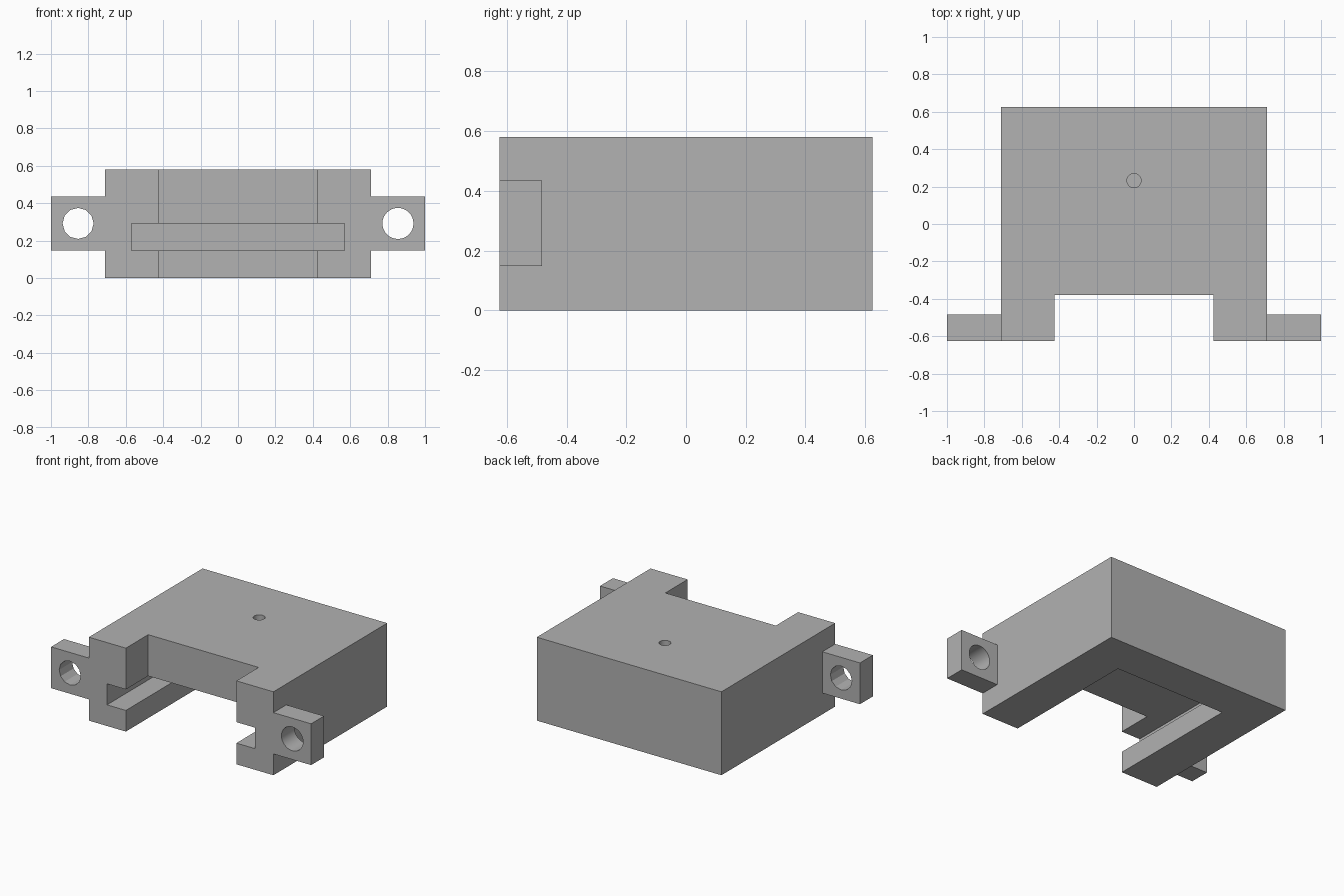
import bpy
import math

cube = bpy.data.objects.get("Cube")
if cube:
    bpy.data.objects.remove(cube, do_unlink=True)

grey = bpy.data.materials.new("plain grey")
grey.use_nodes = True
grey.diffuse_color = (0.445, 0.445, 0.445, 1)
grey.node_tree.nodes["Principled BSDF"].inputs["Base Color"].default_value = grey.diffuse_color


def box(name, x, y, z):
    """Box from (low, high) ranges."""
    bpy.ops.mesh.primitive_cube_add(size=1)
    ob = bpy.context.object
    ob.name = name
    ob.location = [(lo + hi) / 2 for lo, hi in (x, y, z)]
    ob.scale = [hi - lo for lo, hi in (x, y, z)]
    bpy.ops.object.transform_apply(location=True, rotation=False, scale=True)
    ob.data.materials.append(grey)
    return ob


def cylinder(name, sides, radius, depth, location, tilt=0):
    bpy.ops.mesh.primitive_cylinder_add(vertices=sides, radius=radius, depth=depth,
                                        location=location, rotation=(tilt, 0, 0))
    ob = bpy.context.object
    ob.name = name
    ob.data.materials.append(grey)
    return ob


def combine(target, tool, operation):
    """Apply a boolean and discard the tool."""
    tool.hide_render = True
    mod = target.modifiers.new(operation.lower(), 'BOOLEAN')
    mod.operation = operation
    mod.solver = 'EXACT'
    mod.object = tool
    bpy.context.view_layer.objects.active = target
    bpy.ops.object.modifier_apply(modifier=mod.name)
    bpy.data.objects.remove(tool, do_unlink=True)


FRONT, BACK, TOP = -0.625, 0.625, 0.58
OUT = -0.8          # cutters start ahead of the front face
GAP = 0.425         # half width of the openings

# Main block with the mounting ears as one crossbar
body = box("slotted_bracket_body", (-0.71, 0.71), (FRONT, BACK), (0, TOP))
combine(body, box("mounting_ears", (-1, 1), (FRONT, -0.483), (0.148, 0.435)), 'UNION')

# Front notch, wide plate slot and floor opening
combine(body, box("front_notch", (-GAP, GAP), (OUT, -0.38), (0.2, 0.8)), 'DIFFERENCE')
combine(body, box("plate_slot", (-0.57, 0.57), (OUT, 0.49), (0.147, 0.293)), 'DIFFERENCE')
combine(body, box("floor_opening", (-GAP, GAP), (OUT, 0.35), (-0.2, 0.2)), 'DIFFERENCE')

# Bolt holes through the ears
for name, side, sides in (("right_bolt_hole", -1, 12), ("left_bolt_hole", 1, 32)):
    combine(body, cylinder(name, sides, 0.083, 0.4, (side * 0.855, -0.55, 0.292),
                           math.pi / 2), 'DIFFERENCE')

# Small blind screw hole in the top
combine(body, cylinder("screw_hole", 24, 0.038, 0.4, (0, 0.232, 0.54)), 'DIFFERENCE')

body.select_set(True)
bpy.context.view_layer.objects.active = body
bpy.ops.object.shade_smooth_by_angle(angle=math.radians(20))
